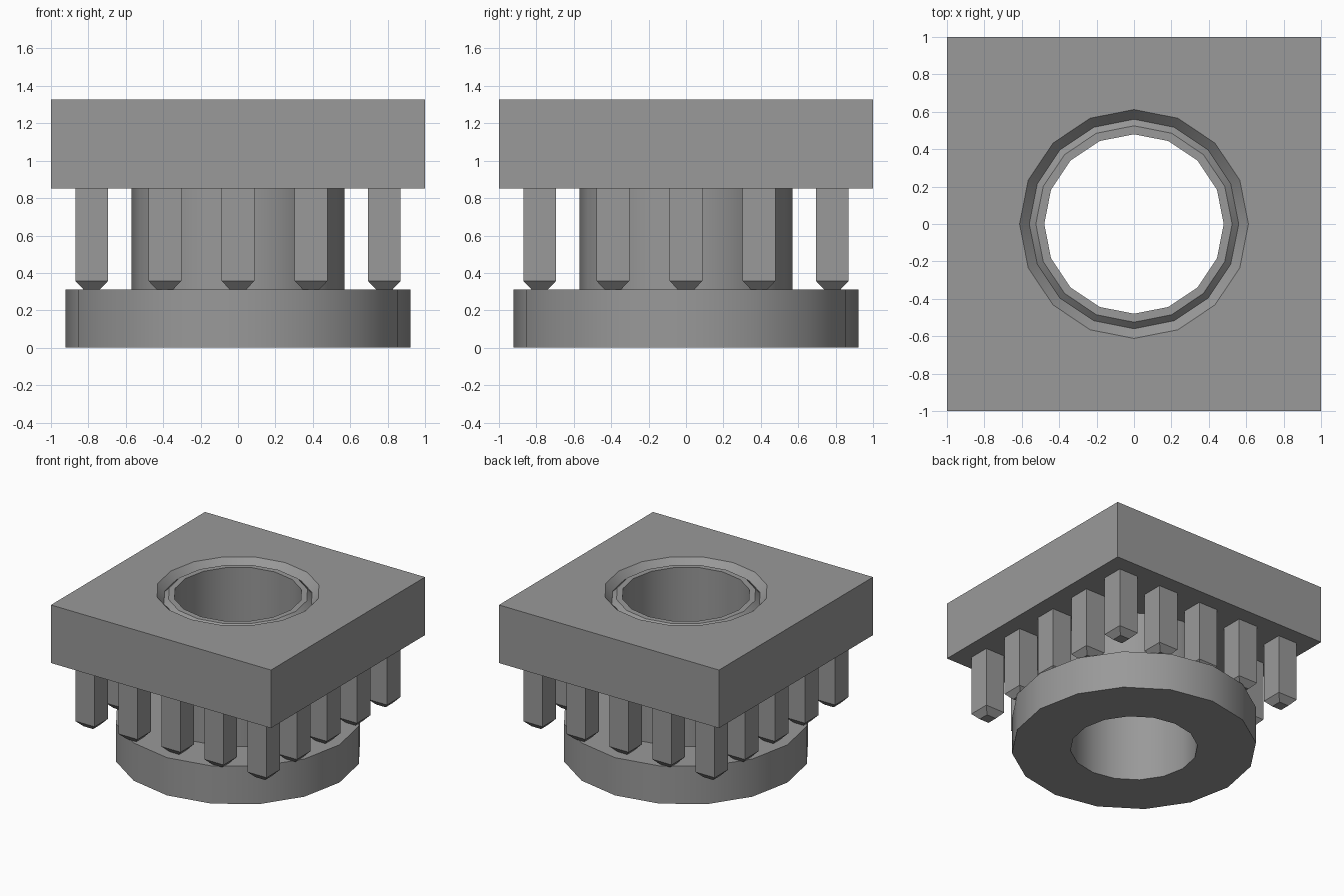
import bpy
import bmesh
import math

cube = bpy.data.objects.get("Cube")
if cube:
    bpy.data.objects.remove(cube, do_unlink=True)

SIDES = 16
GREY = (0.32, 0.32, 0.32, 1.0)
mat = bpy.data.materials.new("plain grey")
mat.use_nodes = True
mat.diffuse_color = GREY
mat.node_tree.nodes["Principled BSDF"].inputs["Base Color"].default_value = GREY


def finish(name, bm, smooth=False):
    """Turn a bmesh into a named, coloured object."""
    bmesh.ops.recalc_face_normals(bm, faces=bm.faces)
    mesh = bpy.data.meshes.new(name)
    bm.to_mesh(mesh)
    bm.free()
    mesh.materials.append(mat)
    obj = bpy.data.objects.new(name, mesh)
    bpy.context.collection.objects.link(obj)
    if smooth:
        bpy.ops.object.select_all(action='DESELECT')
        obj.select_set(True)
        bpy.context.view_layer.objects.active = obj
        bpy.ops.object.shade_smooth_by_angle(angle=math.radians(30))
    return obj


def ring_solid(name, profile):
    """Sweep a closed profile of (radius, z, is_square) around the z axis."""
    bm = bmesh.new()
    rings = []
    for r, z, square in profile:
        ring = []
        for i in range(SIDES):
            a = 2 * math.pi * i / SIDES
            c, s = math.cos(a), math.sin(a)
            k = r / max(abs(c), abs(s)) if square else r
            ring.append(bm.verts.new((k * c, k * s, z)))
        rings.append(ring)
    for j, ring in enumerate(rings):
        nxt = rings[(j + 1) % len(rings)]
        for i in range(SIDES):
            n = (i + 1) % SIDES
            bm.faces.new((ring[i], ring[n], nxt[n], nxt[i]))
    return finish(name, bm, smooth=True)


# Square cap with a chamfered round hole
ring_solid("square_cap", [
    (1.0, 0.85, True), (1.0, 1.327, True),
    (0.612, 1.327, False), (0.56, 1.27, False), (0.56, 0.85, False)])

# Hollow sleeve with a wide flange at the foot and a chamfered upper rim
ring_solid("flanged_sleeve", [
    (0.48, 0.0, False), (0.922, 0.0, False), (0.922, 0.31, False),
    (0.57, 0.31, False), (0.57, 1.255, False),
    (0.525, 1.30, False), (0.48, 1.30, False)])


def peg(name, x, y):
    """Square peg under the cap, tapered at its lower end."""
    bm = bmesh.new()
    rings = [[bm.verts.new((x + sx * h, y + sy * h, z))
              for sx, sy in ((-1, -1), (1, -1), (1, 1), (-1, 1))]
             for h, z in ((0.043, 0.31), (0.088, 0.358), (0.088, 0.86))]
    for low, high in zip(rings, rings[1:]):
        for i in range(4):
            n = (i + 1) % 4
            bm.faces.new((low[i], low[n], high[n], high[i]))
    bm.faces.new(rings[0])
    bm.faces.new(rings[-1])
    finish(name, bm)


# Pegs along the border of the cap, five to a side
STEP = 0.391
count = 0
for ix in range(-2, 3):
    for iy in range(-2, 3):
        if max(abs(ix), abs(iy)) == 2:
            count += 1
            peg(f"peg_{count:02d}", ix * STEP, iy * STEP)
